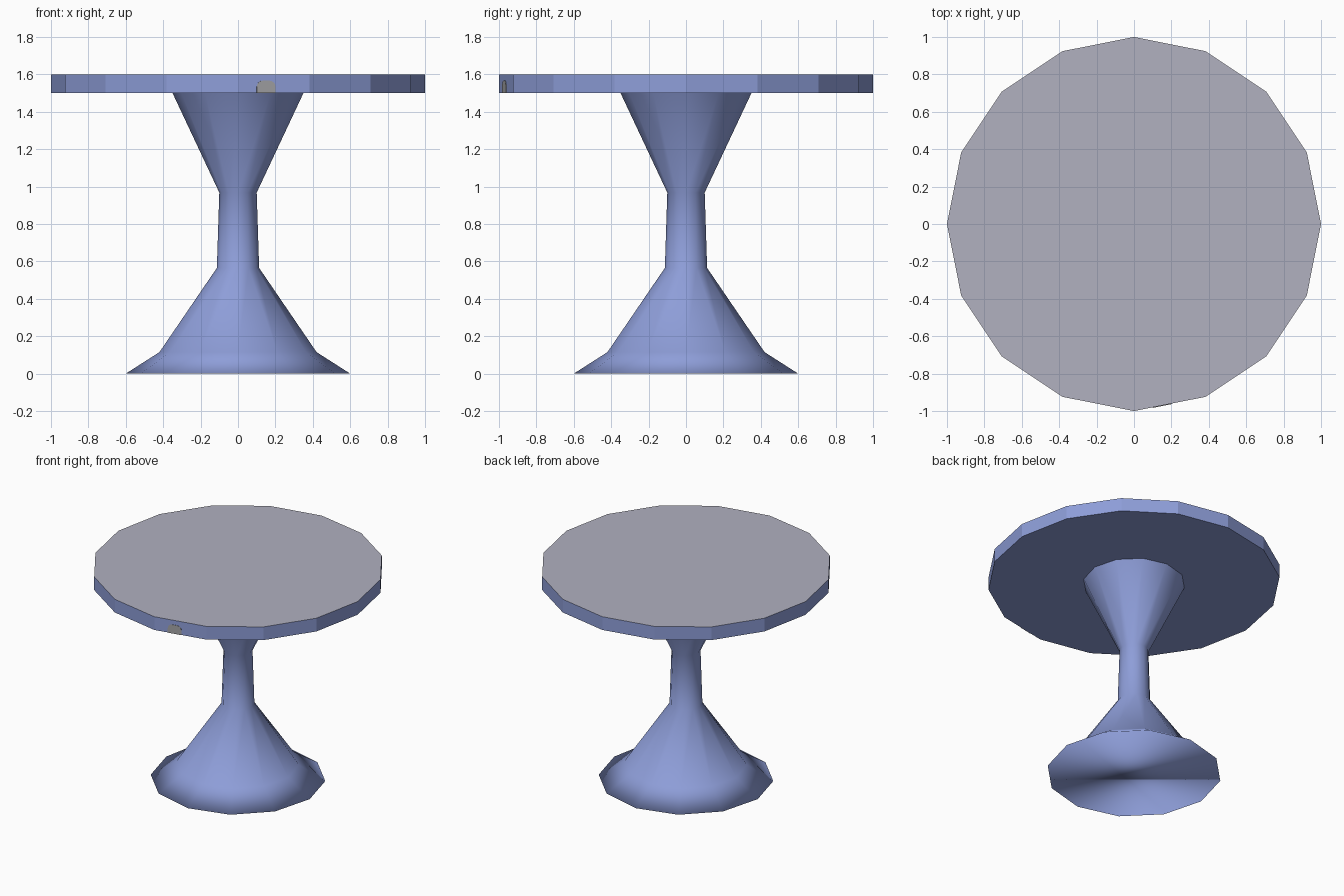
import bpy, bmesh, math
from mathutils import Vector

if "Cube" in bpy.data.objects:
    bpy.data.objects.remove(bpy.data.objects["Cube"])


def material(name, rgb):
    m = bpy.data.materials.new(name)
    m.diffuse_color = (*rgb, 1.0)
    m.use_nodes = True
    m.node_tree.nodes["Principled BSDF"].inputs["Base Color"].default_value = m.diffuse_color
    return m


BLUE = material("soft blue", (0.27, 0.34, 0.69))
PALE = material("pale grey lavender", (0.44, 0.44, 0.53))
GREY = material("neutral grey", (0.36, 0.36, 0.37))


def finish(bm, name, mats):
    mesh = bpy.data.meshes.new(name)
    bmesh.ops.recalc_face_normals(bm, faces=bm.faces)
    bm.to_mesh(mesh)
    bm.free()
    for m in mats:
        mesh.materials.append(m)
    obj = bpy.data.objects.new(name, mesh)
    bpy.context.collection.objects.link(obj)
    return obj


def lathe(name, profile, sides, mats, cap_bottom=True, cap_top=True):
    bm = bmesh.new()
    rings = []
    for r, z in profile:
        rings.append([bm.verts.new((r * math.cos(2 * math.pi * i / sides),
                                    r * math.sin(2 * math.pi * i / sides), z))
                      for i in range(sides)])
    for a, b in zip(rings, rings[1:]):
        for i in range(sides):
            j = (i + 1) % sides
            bm.faces.new((a[i], a[j], b[j], b[i]))
    if cap_bottom:
        bm.faces.new(rings[0][::-1])
    if cap_top:
        bm.faces.new(rings[-1])
    return finish(bm, name, mats)


# Pedestal: 12-sided, fully smooth, closed underneath
pedestal = lathe("pedestal", [(0.6, 0), (0.42, 0.115), (0.113, 0.565),
                              (0.1, 0.968), (0.35, 1.5)], 12, [BLUE], cap_top=False)
for p in pedestal.data.polygons:
    p.use_smooth = True

# Tabletop: 16-sided flat disc with a pale upper face
top = lathe("tabletop", [(1.0, 1.5), (1.0, 1.6)], 16, [BLUE, PALE])
for p in top.data.polygons:
    p.material_index = 1 if p.normal.z > 0.9 else 0

# Small arched mark on the front rim face, just right of centre
a = Vector((0, -1, 0))
b = Vector((math.sin(math.pi / 8), -math.cos(math.pi / 8), 0))
along = (b - a).normalized()
out = Vector((along.y, -along.x, 0))
centre = a + along * (0.15 / along.x)
half, height, rad = 0.051, 0.066, 0.032
outline = [(-half, 0), (half, 0)]
for k in range(5):
    t = math.pi / 2 * k / 4
    outline.append((half - rad + rad * math.cos(t), height - rad + rad * math.sin(t)))
for k in range(5):
    t = math.pi / 2 * (1 + k / 4)
    outline.append((-half + rad + rad * math.cos(t), height - rad + rad * math.sin(t)))
bm = bmesh.new()
face = bm.faces.new([bm.verts.new(centre + along * u + out * 0.003 + Vector((0, 0, 1.5 + v)))
                     for u, v in outline])
ext = bmesh.ops.extrude_face_region(bm, geom=[face])
bmesh.ops.translate(bm, vec=-out * 0.004,
                    verts=[g for g in ext["geom"] if isinstance(g, bmesh.types.BMVert)])
finish(bm, "rim_mark", [GREY])
